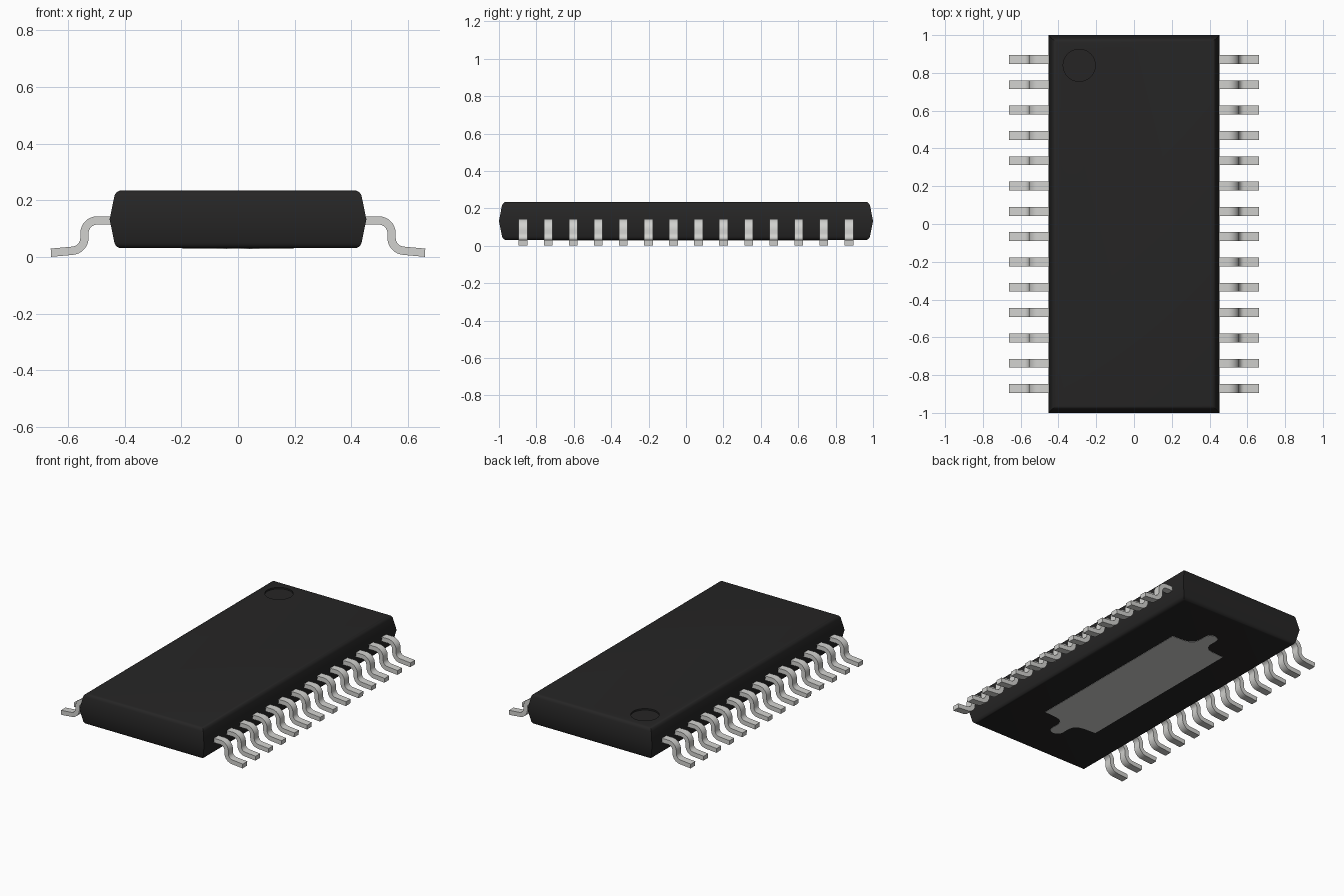
import bpy, bmesh, math

cube = bpy.data.objects.get("Cube")
if cube:
    bpy.data.objects.remove(cube, do_unlink=True)


def make_material(name, rgb):
    mat = bpy.data.materials.new(name)
    mat.use_nodes = True
    mat.diffuse_color = (*rgb, 1)
    mat.node_tree.nodes["Principled BSDF"].inputs["Base Color"].default_value = (*rgb, 1)
    return mat


BLACK = make_material("black plastic", (0.019, 0.0185, 0.0185))
METAL = make_material("tinned metal", (0.64, 0.64, 0.62))


def add_object(name, bm, mat):
    bmesh.ops.recalc_face_normals(bm, faces=bm.faces)
    mesh = bpy.data.meshes.new(name)
    bm.to_mesh(mesh)
    bm.free()
    mesh.materials.append(mat)
    obj = bpy.data.objects.new(name, mesh)
    bpy.context.collection.objects.link(obj)
    return obj


def select_only(obj):
    bpy.ops.object.select_all(action='DESELECT')
    obj.select_set(True)
    bpy.context.view_layer.objects.active = obj


def smooth(obj):
    select_only(obj)
    bpy.ops.object.shade_smooth_by_angle(angle=math.radians(35))


def extrude_outline(points, vec):
    """Solid made by pushing a flat outline along a vector."""
    bm = bmesh.new()
    face = bm.faces.new([bm.verts.new(p) for p in points])
    new = bmesh.ops.extrude_face_region(bm, geom=[face])["geom"]
    bmesh.ops.translate(bm, vec=vec, verts=[v for v in new if isinstance(v, bmesh.types.BMVert)])
    return bm


# Moulded body: widest at mid height, with rounded top and bottom rims
Z_LOW, Z_MID, Z_TOP = 0.031, 0.133, 0.235
bm = bmesh.new()
rings = []
for z, hx, hy in ((Z_LOW, 0.432, 0.98), (Z_MID, 0.453, 1.0), (Z_TOP, 0.432, 0.98)):
    rings.append([bm.verts.new((sx * hx, sy * hy, z))
                  for sx, sy in ((-1, -1), (1, -1), (1, 1), (-1, 1))])
bm.faces.new(rings[0])
bm.faces.new(rings[2])
for a, b in zip(rings, rings[1:]):
    for i in range(4):
        j = (i + 1) % 4
        bm.faces.new((a[i], a[j], b[j], b[i]))
rims = [e for e in bm.edges
        if all(v.co.z < 0.05 for v in e.verts) or all(v.co.z > 0.2 for v in e.verts)]
bmesh.ops.bevel(bm, geom=rims, offset=0.02, segments=4, profile=0.5, affect='EDGES')
body = add_object("body", bm, BLACK)

# Round orientation dimple cut into the top
bm = bmesh.new()
bmesh.ops.create_cone(bm, cap_ends=True, segments=48, radius1=0.085, radius2=0.085, depth=0.04)
bmesh.ops.translate(bm, vec=(-0.29, 0.84, Z_TOP + 0.01), verts=bm.verts)
cutter = add_object("dimple_cutter", bm, BLACK)
cutter.hide_render = True
cut = body.modifiers.new("dimple", 'BOOLEAN')
cut.operation, cut.solver, cut.object = 'DIFFERENCE', 'EXACT', cutter
select_only(body)
bpy.ops.object.modifier_apply(modifier=cut.name)
bpy.data.objects.remove(cutter, do_unlink=True)
smooth(body)

# Gull-wing lead: a strip of constant thickness along an S-bend
THICK, WIDTH, BEND, STEPS = 0.029, 0.047, 0.045, 8
path = [(0.435, 0.129, 90)]
for i in range(STEPS + 1):          # upper bend, turning down
    a = 90 - 90 * i / STEPS
    r = math.radians(a)
    path.append((0.497 + BEND * math.cos(r), 0.084 + BEND * math.sin(r), a))
for i in range(STEPS + 1):          # lower bend, turning out to the foot
    a = 86 * i / STEPS
    r = math.radians(a)
    path.append((0.587 - BEND * math.cos(r), 0.067 - BEND * math.sin(r), a))
path.append((0.66, 0.0152, 86))


def offset_side(d):
    return [(x + d * math.cos(math.radians(a)), -WIDTH / 2, z + d * math.sin(math.radians(a)))
            for x, z, a in path]


lead_outline = offset_side(THICK / 2) + offset_side(-THICK / 2)[::-1]
first_lead = add_object("lead_left_01", extrude_outline(lead_outline, (0, WIDTH, 0)), METAL)
smooth(first_lead)

# Fourteen leads along each long side
COUNT, PITCH = 14, 0.134
for side, turn in (("left", 0), ("right", math.pi)):
    for i in range(COUNT):
        if side == "left" and i == 0:
            lead = first_lead
        else:
            lead = bpy.data.objects.new(f"lead_{side}_{i + 1:02d}", first_lead.data)
            bpy.context.collection.objects.link(lead)
        lead.location.y = (i - (COUNT - 1) / 2) * PITCH
        lead.rotation_euler.z = turn

# Exposed pad underneath, with a flared round-ended tab at each end
quarter = [(0.195, 0.592), (0.11, 0.597), (0.075, 0.605), (0.052, 0.625), (0.042, 0.655)]
quarter += [(0.042 * math.cos(t), 0.71 + 0.042 * math.sin(t))
            for t in (math.pi / 2 * i / 6 for i in range(6))]
half = quarter + [(0, 0.752)] + [(-x, y) for x, y in reversed(quarter)]
pad_outline = half + [(-x, -y) for x, y in half]
add_object("thermal_pad",
           extrude_outline([(x, y, Z_LOW - 0.002) for x, y in pad_outline], (0, 0, 0.006)), METAL)
